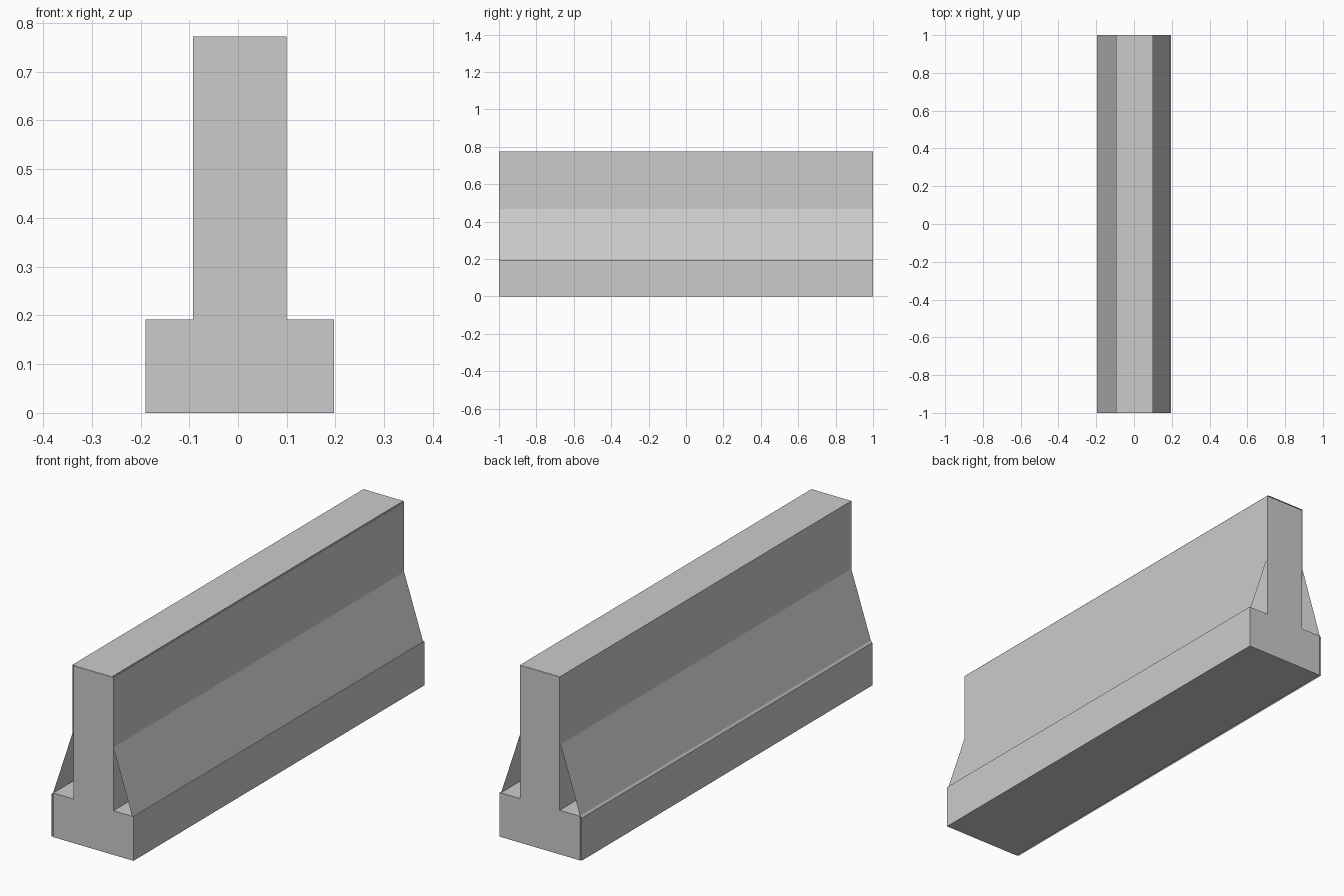
import bpy
import bmesh

cube = bpy.data.objects.get("Cube")
if cube:
    bpy.data.objects.remove(cube, do_unlink=True)

HALF_LENGTH = 1.0

concrete = bpy.data.materials.new("concrete_grey")
concrete.use_nodes = True
grey = (0.6, 0.6, 0.6, 1)
concrete.diffuse_color = grey
concrete.node_tree.nodes["Principled BSDF"].inputs["Base Color"].default_value = grey


def extrude_profile(name, profile, closed):
    """Sweep an x-z profile along y; closed profiles get end caps."""
    bm = bmesh.new()
    front = [bm.verts.new((x, -HALF_LENGTH, z)) for x, z in profile]
    back = [bm.verts.new((x, HALF_LENGTH, z)) for x, z in profile]
    count = len(profile)
    for i in range(count if closed else count - 1):
        j = (i + 1) % count
        bm.faces.new((front[i], back[i], back[j], front[j]))
    if closed:
        bm.faces.new(front)
        bm.faces.new(back[::-1])
        bmesh.ops.recalc_face_normals(bm, faces=bm.faces)
    mesh = bpy.data.meshes.new(name)
    bm.to_mesh(mesh)
    bm.free()
    mesh.materials.append(concrete)
    obj = bpy.data.objects.new(name, mesh)
    bpy.context.collection.objects.link(obj)
    return obj


# Solid core: wide footing with an upright wall
extrude_profile("barrier_core", [
    (-0.19, 0), (-0.19, 0.192), (-0.092, 0.192), (-0.092, 0.772),
    (0.1, 0.772), (0.1, 0.192), (0.197, 0.192), (0.197, 0)], True)

# Thin facing sheet: sloped shoulders, open at both ends
side = [(0.197, 0), (0.197, 0.185), (0.19, 0.194), (0.096, 0.48), (0.096, 0.776)]
left_edge = [(-x, z) for x, z in side]
extrude_profile("barrier_facing", left_edge + [(-0.004, 0.776)] + side[::-1], False)
